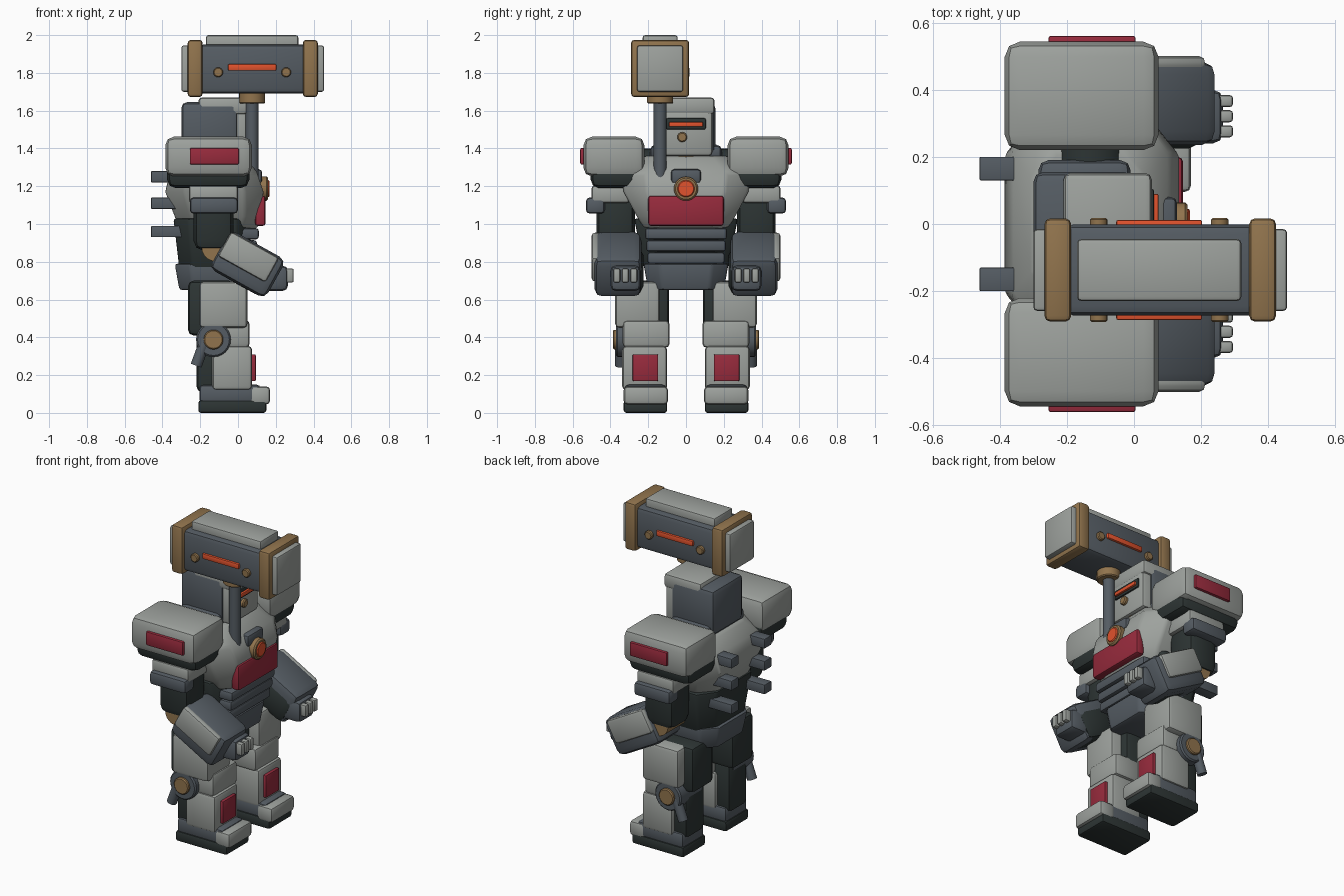
import bpy, bmesh, math
from mathutils import Matrix, Vector

if "Cube" in bpy.data.objects:
    bpy.data.objects.remove(bpy.data.objects["Cube"])


def material(name, rgb):
    m = bpy.data.materials.new(name)
    m.diffuse_color = (*rgb, 1)
    m.use_nodes = True
    m.node_tree.nodes["Principled BSDF"].inputs["Base Color"].default_value = m.diffuse_color
    return m


LIGHT = material("light_grey", (0.34, 0.36, 0.34))
SLATE = material("slate", (0.09, 0.107, 0.125))
DARK = material("dark_green_black", (0.026, 0.035, 0.034))
RED = material("crimson", (0.31, 0.024, 0.046))
BRONZE = material("bronze", (0.285, 0.175, 0.075))
ORANGE = material("glow_orange", (0.75, 0.085, 0.026))


def finish(bm, name, mat, bevel=0.0, segments=2):
    """Bevel, shade and link a bmesh as a named part."""
    bmesh.ops.recalc_face_normals(bm, faces=bm.faces)
    if bevel:
        sharp = [e for e in bm.edges if e.calc_face_angle(0) > 0.6]
        bmesh.ops.bevel(bm, geom=sharp, offset=bevel, segments=segments,
                        profile=0.5, affect='EDGES', clamp_overlap=True)
    me = bpy.data.meshes.new(name)
    bm.to_mesh(me)
    bm.free()
    me.materials.append(mat)
    ob = bpy.data.objects.new(name, me)
    bpy.context.collection.objects.link(ob)
    bpy.ops.object.select_all(action='DESELECT')
    ob.select_set(True)
    bpy.context.view_layer.objects.active = ob
    bpy.ops.object.shade_smooth_by_angle(angle=math.radians(35))
    return ob


def box(name, mat, x, y, z, bevel=0.015, tilt=0.0, taper=1.0):
    """Rounded box from ranges; tilt turns it about y, taper shrinks its base."""
    size = Vector((x[1] - x[0], abs(y[1] - y[0]), z[1] - z[0]))
    centre = Vector((sum(x) / 2, sum(y) / 2, sum(z) / 2))
    bm = bmesh.new()
    bmesh.ops.create_cube(bm, size=1)
    for v in bm.verts:
        k = taper if v.co.z < 0 else 1
        v.co = Vector((v.co.x * size.x * k, v.co.y * size.y * k, v.co.z * size.z))
    bm.transform(Matrix.Translation(centre) @ Matrix.Rotation(math.radians(tilt), 4, 'Y'))
    return finish(bm, name, mat, bevel)


def rod(name, mat, a, b, r, r2=None, sides=24, bevel=0.0):
    """Cylinder or cone from point a to point b."""
    a, b = Vector(a), Vector(b)
    d = b - a
    bm = bmesh.new()
    rot = d.to_track_quat('Z', 'Y').to_matrix().to_4x4()
    bmesh.ops.create_cone(bm, cap_ends=True, segments=sides, radius1=r,
                          radius2=r if r2 is None else r2, depth=d.length,
                          matrix=Matrix.Translation((a + b) / 2) @ rot)
    return finish(bm, name, mat, bevel, 1)


def barrel(name, mat, rings, cut=0.62, bevel=0.015):
    """Loft of octagons; each ring is z, back x, front x, half width."""
    bm = bmesh.new()
    loops = []
    for z, x0, x1, w in rings:
        c, h = (x0 + x1) / 2, (x1 - x0) / 2
        pts = [(1, -cut), (1, cut), (cut, 1), (-cut, 1),
               (-1, cut), (-1, -cut), (-cut, -1), (cut, -1)]
        loops.append([bm.verts.new((c + h * px, w * py, z)) for px, py in pts])
    for lo, hi in zip(loops, loops[1:]):
        for i in range(8):
            j = (i + 1) % 8
            bm.faces.new((lo[i], lo[j], hi[j], hi[i]))
    bm.faces.new(loops[0])
    bm.faces.new(loops[-1])
    return finish(bm, name, mat, bevel)


# Torso
barrel("chest", LIGHT, [(0.975, -0.31, 0.10, 0.22), (1.04, -0.335, 0.125, 0.26),
                        (1.17, -0.385, 0.135, 0.33), (1.27, -0.365, 0.105, 0.345),
                        (1.36, -0.30, 0.03, 0.22)])
barrel("waist", DARK, [(0.76, -0.31, 0.06, 0.22), (1.03, -0.342, 0.07, 0.275)])
barrel("pelvis", SLATE, [(0.65, -0.31, 0.07, 0.20), (0.79, -0.335, 0.09, 0.225)])
for i in range(3):
    box(f"belly_plate_{i}", SLATE, (-0.12, 0.09 + 0.01 * i),
        (-0.205 - 0.006 * i, 0.205 + 0.006 * i),
        (0.79 + 0.064 * i, 0.85 + 0.064 * i), 0.015)
box("chest_panel", RED, (0.09, 0.146), (-0.20, 0.20), (0.99, 1.15), 0.015)
box("throat_plate", SLATE, (0.03, 0.128), (-0.08, 0.08), (1.215, 1.29), 0.018)
rod("chest_lamp_ring", BRONZE, (0.09, 0, 1.187), (0.16, 0, 1.187), 0.064, bevel=0.008)
rod("chest_lamp", ORANGE, (0.15, 0, 1.187), (0.167, 0, 1.187), 0.045, bevel=0.005)

# Head
box("neck_collar", SLATE, (-0.285, -0.01), (-0.19, 0.19), (1.33, 1.42), 0.03)
rod("neck_ring", BRONZE, (-0.07, 0, 1.32), (-0.07, 0, 1.375), 0.10)
box("helmet", SLATE, (-0.30, 0.0), (-0.155, 0.155), (1.36, 1.645), 0.03)
box("face", LIGHT, (-0.10, 0.05), (-0.14, 0.14), (1.36, 1.60), 0.02)
box("helmet_crown", LIGHT, (-0.21, 0.053), (-0.152, 0.152), (1.58, 1.67), 0.02)
box("visor_frame", DARK, (0.0, 0.06), (-0.105, 0.105), (1.50, 1.56), 0.008)
box("visor_glow", ORANGE, (0.03, 0.073), (-0.09, 0.09), (1.515, 1.54), 0.005)
rod("mouth_stud", BRONZE, (0.04, -0.02, 1.46), (0.07, -0.02, 1.46), 0.026, bevel=0.006)

# Mirrored arms, legs and back vents
for side, s in (("left", 1), ("right", -1)):
    def sbox(name, mat, x, y, z, *args, **kw):
        return box(f"{side}_{name}", mat, x, (s * y[0], s * y[1]), z, *args, **kw)

    def srod(name, mat, a, b, *args, **kw):
        flip = lambda p: (p[0], s * p[1], p[2])
        return rod(f"{side}_{name}", mat, flip(a), flip(b), *args, **kw)

    # Back vents
    for i, z in enumerate((0.96, 1.11, 1.25)):
        sbox(f"back_vent_{i}", SLATE, (-0.46, -0.28), (0.13, 0.20),
             (z - 0.03, z + 0.03), 0.004)

    # Shoulder
    srod("shoulder_joint", DARK, (-0.13, 0.12, 1.29), (-0.13, 0.35, 1.29), 0.11)
    sbox("shoulder_lining", DARK, (-0.375, 0.06), (0.22, 0.505), (1.19, 1.33), 0.045)
    sbox("shoulder_pad", LIGHT, (-0.385, 0.073), (0.22, 0.543), (1.252, 1.462), 0.045)
    sbox("shoulder_stripe", RED, (-0.255, 0.005), (0.50, 0.56), (1.315, 1.402), 0.007)

    # Arm
    sbox("upper_arm", DARK, (-0.235, -0.025), (0.27, 0.475), (0.86, 1.22), 0.05)
    sbox("arm_plate", LIGHT, (-0.26, 0.0), (0.30, 0.50), (1.11, 1.205), 0.018)
    sbox("arm_band", SLATE, (-0.255, 0.0), (0.43, 0.53), (1.055, 1.14), 0.02)
    srod("elbow", BRONZE, (-0.12, 0.27, 0.875), (-0.12, 0.455, 0.875), 0.072)
    sbox("forearm", SLATE, (-0.12, 0.22), (0.235, 0.485), (0.67, 0.905), 0.04, tilt=29)
    sbox("forearm_cuff", DARK, (-0.06, 0.20), (0.225, 0.44), (0.655, 0.85), 0.05, tilt=29)
    sbox("forearm_plate", LIGHT, (-0.09, 0.20), (0.455, 0.50), (0.75, 0.90), 0.018, tilt=29)
    sbox("hand", SLATE, (0.11, 0.265), (0.24, 0.40), (0.645, 0.78), 0.03)
    for i in range(3):
        y = 0.276 + 0.045 * i
        sbox(f"finger_{i}", LIGHT, (0.245, 0.295), (y - 0.018, y + 0.018),
             (0.69, 0.765), 0.01)

    # Leg
    sbox("inner_thigh", DARK, (-0.265, -0.02), (0.09, 0.31), (0.41, 0.70), 0.03)
    sbox("thigh_plate", LIGHT, (-0.205, 0.05), (0.14, 0.375), (0.45, 0.695), 0.022)
    sbox("knee_plate", LIGHT, (-0.12, 0.062), (0.087, 0.335), (0.345, 0.49), 0.022)
    srod("knee_disc", SLATE, (-0.13, 0.15, 0.388), (-0.13, 0.37, 0.388), 0.092, bevel=0.008)
    srod("knee_cap", BRONZE, (-0.13, 0.35, 0.388), (-0.13, 0.387, 0.388), 0.052, bevel=0.006)
    srod("knee_piston", SLATE, (-0.17, 0.345, 0.39), (-0.222, 0.345, 0.25), 0.03, sides=12)
    sbox("calf", DARK, (-0.22, -0.02), (0.12, 0.31), (0.11, 0.43), 0.03)
    sbox("shin_plate", LIGHT, (-0.137, 0.075), (0.10, 0.338), (0.12, 0.355), 0.022)
    sbox("shin_stripe", RED, (0.05, 0.094), (0.147, 0.283), (0.168, 0.31), 0.007)
    sbox("foot", SLATE, (-0.205, 0.12), (0.105, 0.325), (0.05, 0.15), 0.022)
    sbox("sole", DARK, (-0.21, 0.15), (0.10, 0.33), (0.0, 0.066), 0.014)
    sbox("toe_cap", LIGHT, (0.065, 0.17), (0.095, 0.33), (0.045, 0.14), 0.02)

# Hammer held upright beside the head
HY = -0.137
box("hammer_head", SLATE, (-0.21, 0.37), (-0.272, -0.002), (1.69, 1.95), 0.028)
box("hammer_top_plate", LIGHT, (-0.17, 0.32), (HY - 0.093, HY + 0.093), (1.92, 2.0), 0.014)
for tag, t in (("front", 1), ("rear", -1)):
    cx = 0.078
    span = lambda a, b: tuple(sorted((cx + t * a, cx + t * b)))
    box(f"hammer_{tag}_band", BRONZE, span(0.265, 0.345), (HY - 0.154, HY + 0.154),
        (1.672, 1.975), 0.018)
    box(f"hammer_{tag}_face", LIGHT, span(0.31, 0.378), (HY - 0.122, HY + 0.122),
        (1.70, 1.945), 0.012)
for tag, t in (("left", 1), ("right", -1)):
    edge = [HY + t * 0.10, HY + t * 0.149]
    box(f"hammer_{tag}_glow", ORANGE, (-0.053, 0.203), sorted(edge), (1.812, 1.846), 0.006)
    for i, x in enumerate((-0.105, 0.255)):
        rod(f"hammer_{tag}_bolt_{i}", BRONZE, (x, HY + t * 0.10, 1.803),
            (x, HY + t * 0.155, 1.803), 0.026, sides=16, bevel=0.005)
rod("hammer_collar", BRONZE, (0.075, HY, 1.637), (0.075, HY, 1.70), 0.069, bevel=0.006)
rod("hammer_handle", SLATE, (0.075, HY, 1.20), (0.075, HY, 1.66), 0.034)
rod("hammer_pommel", DARK, (0.075, HY, 1.162), (0.075, HY, 1.22), 0.022, 0.042, sides=16)
